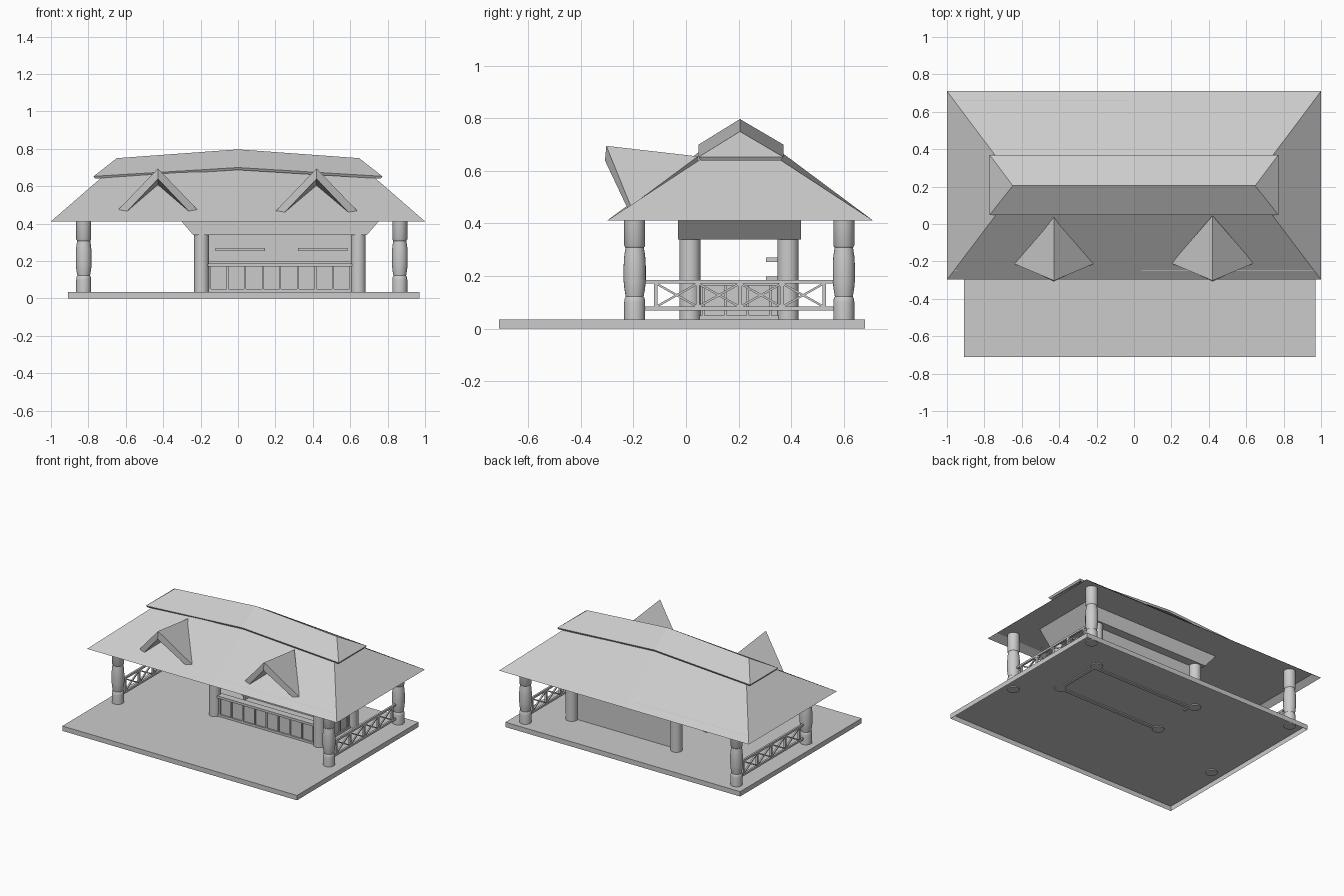
import bpy, bmesh, math
from mathutils import Vector

cube = bpy.data.objects.get("Cube")
if cube:
    bpy.data.objects.remove(cube, do_unlink=True)

grey = bpy.data.materials.new("plain_grey")
grey.use_nodes = True
grey.diffuse_color = (0.6, 0.6, 0.6, 1)
grey.node_tree.nodes["Principled BSDF"].inputs["Base Color"].default_value = (0.6, 0.6, 0.6, 1)


def finish(name, bm, smooth=False):
    bmesh.ops.recalc_face_normals(bm, faces=bm.faces)
    mesh = bpy.data.meshes.new(name)
    bm.to_mesh(mesh)
    bm.free()
    mesh.materials.append(grey)
    obj = bpy.data.objects.new(name, mesh)
    bpy.context.collection.objects.link(obj)
    if smooth:
        bpy.ops.object.select_all(action='DESELECT')
        obj.select_set(True)
        bpy.context.view_layer.objects.active = obj
        bpy.ops.object.shade_smooth_by_angle(angle=math.radians(35))
    return obj


def add_box(bm, lo, hi):
    verts = bmesh.ops.create_cube(bm, size=1)["verts"]
    for v in verts:
        v.co = Vector([(a + b) / 2 + c * (b - a) for a, b, c in zip(lo, hi, v.co)])
    return verts


def box(name, lo, hi):
    bm = bmesh.new()
    add_box(bm, lo, hi)
    return finish(name, bm)


def sheet(name, points, faces):
    bm = bmesh.new()
    verts = [bm.verts.new(p) for p in points]
    for f in faces:
        bm.faces.new([verts[i] for i in f])
    return finish(name, bm)


def lathe(name, x, y, profile, sides=24):
    bm = bmesh.new()
    rings = []
    for r, z in profile:
        rings.append([bm.verts.new((x + r * math.cos(math.tau * i / sides),
                                    y + r * math.sin(math.tau * i / sides), z))
                      for i in range(sides)])
    for a, b in zip(rings, rings[1:]):
        for i in range(sides):
            j = (i + 1) % sides
            bm.faces.new((a[i], a[j], b[j], b[i]))
    bm.faces.new(rings[0])
    bm.faces.new(rings[-1])
    return finish(name, bm, True)


# Platform, hollow underneath; everything standing on it sinks in slightly
BASE = 0.028
MID_Y = 0.205
bm = bmesh.new()
add_box(bm, (-0.91, -0.71, 0), (0.97, 0.68, 0.035))
bottom = [f for f in bm.faces if f.calc_center_median().z < 0.001]
bmesh.ops.delete(bm, geom=bottom, context='FACES_ONLY')
finish("platform", bm)


# Hipped roofs whose ridge rises toward the middle
def hip_roof(name, half, y0, y1, eave_end, eave_mid, ridge, top_end, top_mid, thick=0):
    pts = [(-half, y0, eave_end), (0, y0, eave_mid), (half, y0, eave_end),
           (half, y1, eave_end), (0, y1, eave_mid), (-half, y1, eave_end),
           (-ridge, MID_Y, top_end), (0, MID_Y, top_mid), (ridge, MID_Y, top_end)]
    faces = [(0, 1, 7, 6), (1, 2, 8, 7), (3, 4, 7, 8), (4, 5, 6, 7), (2, 3, 8), (5, 0, 6)]
    if thick:
        faces += [tuple(i + 9 for i in f) for f in faces]
        faces += [(i, (i + 1) % 6, (i + 1) % 6 + 9, i + 9) for i in range(6)]
        inset = 0.6 * thick
        pts += [(x * (1 - inset / half), y + inset * ((y < MID_Y) - (y > MID_Y)), z - thick)
                for x, y, z in pts]
    sheet(name, pts, faces)


hip_roof("main_roof", 1, -0.298, 0.71, 0.412, 0.412, 0.62, 0.742, 0.788)
hip_roof("ridge_cap", 0.772, 0.048, 0.37, 0.653, 0.7, 0.648, 0.75, 0.797, 0.013)
CEILING = 0.445
sheet("ceiling", [(-0.962, -0.25, CEILING), (0.962, -0.25, CEILING),
                  (0.962, 0.662, CEILING), (-0.962, 0.662, CEILING)], [(0, 1, 2, 3)])

# Pointed open dormers made of two thick triangular slabs
for side, cx in (("right", -0.428), ("left", 0.42)):
    pts = [(cx, -0.303, 0.695), (cx, 0.045, 0.655),
           (cx - 0.22, -0.21, 0.466), (cx + 0.22, -0.21, 0.466),
           (cx, -0.308, 0.639), (cx, 0.04, 0.599),
           (cx - 0.192, -0.213, 0.438), (cx + 0.192, -0.213, 0.438)]
    sheet(side + "_dormer", pts,
          [(0, 1, 2), (0, 3, 1), (4, 6, 5), (4, 5, 7), (0, 2, 6, 4), (0, 4, 7, 3),
           (1, 5, 6, 2), (1, 3, 7, 5)])

# Turned corner columns
turned = [(0.04, BASE), (0.04, 0.1), (0.038, 0.115), (0.034, 0.122), (0.039, 0.15),
          (0.042, 0.18), (0.042, 0.24), (0.04, 0.275), (0.035, 0.308), (0.04, 0.316),
          (0.04, 0.44)]
for x, side in ((-0.825, "right"), (0.865, "left")):
    for y, end in ((-0.195, "front"), (0.6, "back")):
        lathe(f"{end}_{side}_column", x, y, turned)

# Side railings with crossed braces
for x, side in ((-0.825, "right"), (0.865, "left")):
    bm = bmesh.new()
    t = 0.007
    for z in (0.077, 0.178):
        add_box(bm, (x - t, -0.165, z - t), (x + t, 0.57, z + t))
    start, bay = -0.115, 0.16
    for i in range(5):
        y = start + i * bay
        add_box(bm, (x - t, y - t, 0.077), (x + t, y + t, 0.178))
    for i in range(4):
        y = start + (i + 0.5) * bay
        for s in (-1, 1):
            slope = math.atan2(0.09, bay)
            for v in add_box(bm, (-0.005, -0.09, -0.004), (0.005, 0.09, 0.004)):
                c, n = math.cos(s * slope), math.sin(s * slope)
                v.co = (x + v.co.x, y + c * v.co.y - n * v.co.z, 0.1275 + n * v.co.y + c * v.co.z)
    finish(side + "_railing", bm)

# Kiosk posts
for x, side in ((-0.195, "right"), (0.643, "left")):
    for y, end in ((0.015, "front"), (0.388, "back")):
        lathe(f"{end}_{side}_kiosk_post", x, y, [(0.04, BASE), (0.04, 0.345)])

# Flared kiosk canopy
bm = bmesh.new()
for v in add_box(bm, (-0.24, -0.03, 0.34), (0.69, 0.438, CEILING)):
    if v.co.z > 0.4:
        v.co.x += math.copysign(0.09, v.co.x - 0.2)
finish("kiosk_canopy", bm)

# Back wall, shelves and the low back counter with its end panel
box("back_wall", (-0.195, 0.352, BASE), (0.643, 0.375, 0.345))
for name, x0, x1, z in (("right_shelf", -0.12, 0.145, 0.262),
                        ("left_shelf", 0.32, 0.585, 0.262),
                        ("back_counter_top", -0.175, 0.61, 0.19)):
    box(name, (x0, 0.305, z - 0.008), (x1, 0.352, z + 0.008))
box("back_counter_end", (-0.175, 0.31, BASE), (-0.16, 0.352, 0.185))

# Panelled counters on the front and left
bm = bmesh.new()
add_box(bm, (-0.16, 0.01, BASE), (0.61, 0.024, 0.17))
add_box(bm, (-0.16, -0.01, 0.17), (0.61, 0.04, 0.187))
add_box(bm, (-0.16, 0, BASE), (0.61, 0.012, 0.05))
for i in range(9):
    x = -0.15 + i * 0.094
    add_box(bm, (x - 0.005, 0, BASE), (x + 0.005, 0.012, 0.17))
finish("front_counter", bm)

bm = bmesh.new()
add_box(bm, (0.632, 0.05, BASE), (0.648, 0.352, 0.165))
add_box(bm, (0.62, 0.05, 0.165), (0.665, 0.352, 0.18))
add_box(bm, (0.646, 0.05, BASE), (0.657, 0.36, 0.05))
for i in range(4):
    y = 0.065 + i * 0.085
    add_box(bm, (0.646, y - 0.005, BASE), (0.657, y + 0.005, 0.165))
finish("left_counter", bm)
